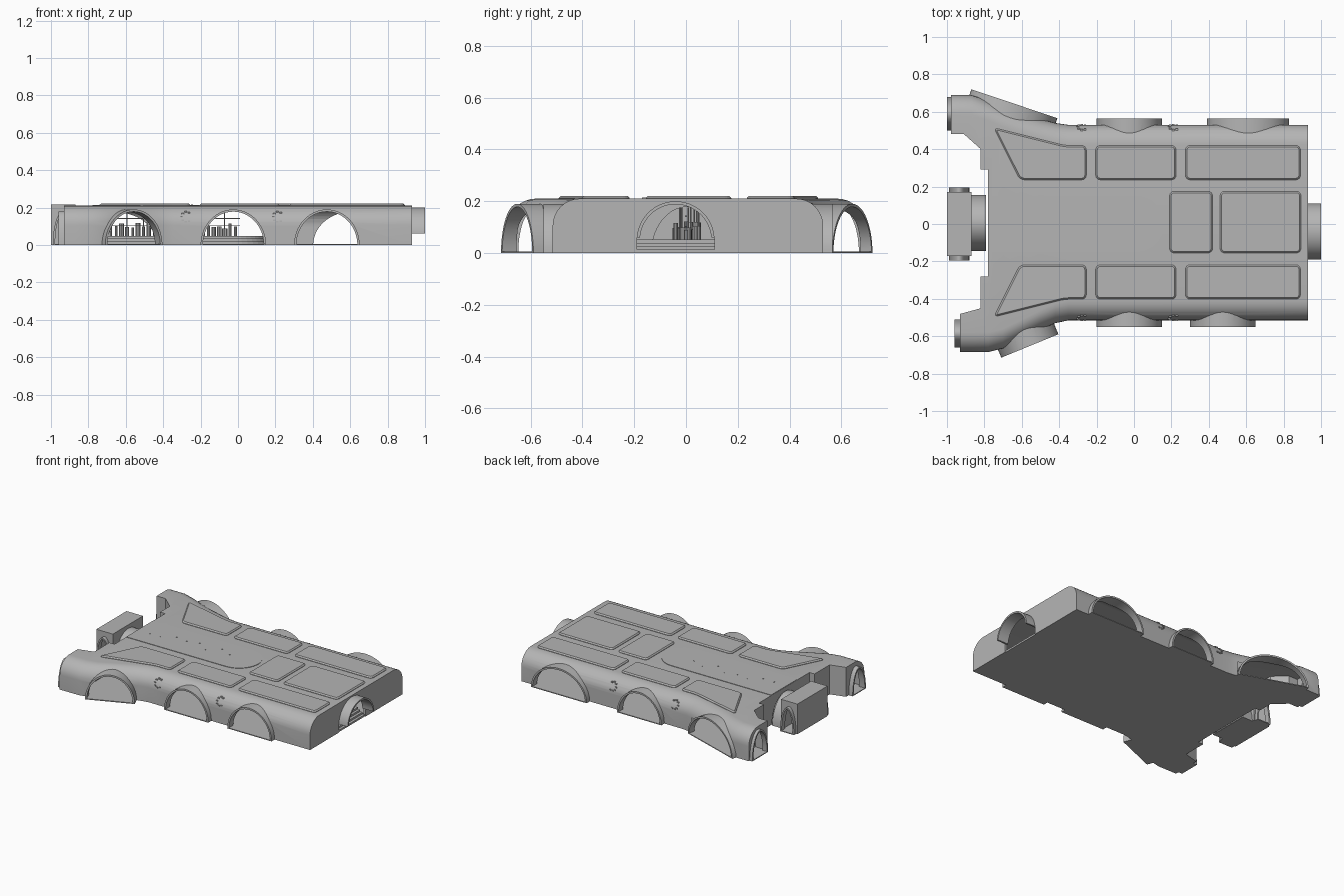
import bpy, bmesh, math, random
from mathutils import Matrix, Vector

old = bpy.data.objects.get("Cube")
if old:
    bpy.data.objects.remove(old, do_unlink=True)

grey = bpy.data.materials.new("plain grey")
grey.use_nodes = True
grey.diffuse_color = (0.46, 0.46, 0.46, 1)
grey.node_tree.nodes["Principled BSDF"].inputs["Base Color"].default_value = grey.diffuse_color

TOP, WALL, FLOOR = 0.21, 0.015, 0.006


def finish(name, bm):
    bmesh.ops.recalc_face_normals(bm, faces=bm.faces)
    mesh = bpy.data.meshes.new(name)
    bm.to_mesh(mesh)
    bm.free()
    ob = bpy.data.objects.new(name, mesh)
    bpy.context.collection.objects.link(ob)
    mesh.materials.append(grey)
    return ob


def loft(name, rings):
    """Skin closed rings of points and cap both ends."""
    bm = bmesh.new()
    rows = [[bm.verts.new(p) for p in ring] for ring in rings]
    n = len(rows[0])
    for a, b in zip(rows, rows[1:]):
        for i in range(n):
            j = (i + 1) % n
            bm.faces.new((a[i], a[j], b[j], b[i]))
    bm.faces.new(rows[0])
    bm.faces.new(rows[-1])
    return finish(name, bm)


def prism(name, outline, z0, z1):
    return loft(name, [[(x, y, z) for x, y in outline] for z in (z0, z1)])


def box(name, x0, x1, y0, y1, z0, z1):
    return prism(name, [(x0, y0), (x1, y0), (x1, y1), (x0, y1)], z0, z1)


def boolean(ob, other, operation):
    """Apply one boolean and discard the tool object."""
    mod = ob.modifiers.new("cut", 'BOOLEAN')
    mod.operation, mod.object, mod.solver = operation, other, 'EXACT'
    bpy.context.view_layer.objects.active = ob
    bpy.ops.object.modifier_apply(modifier=mod.name)
    bpy.data.objects.remove(other, do_unlink=True)


def arch(x, y, angle, width, height, base, back, front, inset):
    """Half-round bar whose axis points outward along angle."""
    turn = Matrix.Translation((x, y, 0)) @ Matrix.Rotation(math.radians(angle), 4, 'Z')
    r, h = width / 2 - inset, height - inset
    floor = base + (FLOOR if inset else 0)
    pts = [(r * math.cos(math.pi * i / 28), max(floor, base + h * math.sin(math.pi * i / 28)))
           for i in range(29)]
    return loft("arch", [[turn @ Vector((d, s, z)) for s, z in pts] for d in (-back, front)])


def add_arches(ob, portals):
    for p in portals:
        boolean(ob, arch(*p, 0.13 if abs(p[2]) < 170 else 0.09, 0, 0), 'UNION')


def open_arches(ob, portals):
    for p in portals:
        boolean(ob, arch(*p, 0.2, 0.05, 0.012), 'DIFFERENCE')


# Hull: x station, south edge, north edge
stations = [(-0.98, -0.685, 0.69), (-0.87, -0.685, 0.69), (-0.78, -0.685, 0.66),
            (-0.70, -0.665, 0.625), (-0.60, -0.615, 0.59), (-0.50, -0.565, 0.56),
            (-0.42, -0.53, 0.54), (-0.35, -0.515, 0.53), (0.93, -0.515, 0.53)]


def section(x, south, north, t, z0):
    r, top = 0.105 - t, TOP - t
    arc = [math.pi / 2 * i / 8 for i in range(9)]
    left = [(x, south + t + r - r * math.cos(a), top - r + r * math.sin(a)) for a in arc]
    right = [(x, north - t - r + r * math.cos(a), top - r + r * math.sin(a)) for a in reversed(arc)]
    return [(x, south + t, z0)] + left + right + [(x, north - t, z0)]


def notch(t):
    """Cut-back at the forked end, offset by t."""
    north = [(-0.98, 0.8), (-0.98, 0.48), (-0.91, 0.48), (-0.82, 0.40), (-0.82, 0.29), (-0.78, 0.29)]
    south = [(-0.78, -0.28), (-0.82, -0.28), (-0.82, -0.45), (-0.93, -0.48), (-0.93, -0.8)]
    pts = [(-1.2, 0.8)] + [(x + t, y + t) for x, y in north]
    pts += [(x + t, y - t) for x, y in south] + [(-1.2, -0.8)]
    return prism("notch", pts, -0.1, 0.4)


hull = loft("hull", [section(*s, 0, 0) for s in stations])
boolean(hull, notch(0.0005), 'DIFFERENCE')
cavity = loft("cavity", [section(x - (WALL if x > 0 else 0), s, n, WALL, FLOOR) for x, s, n in stations])
boolean(cavity, notch(WALL), 'DIFFERENCE')

# Portals: x, y, outward angle, width, height, base
portals = [(-0.025, -0.55, -90, 0.35, 0.19, 0), (0.475, -0.55, -90, 0.35, 0.19, 0),
           (-0.557, -0.652, -67.7, 0.33, 0.19, 0),
           (-0.025, 0.565, 90, 0.35, 0.19, 0), (0.61, 0.565, 90, 0.44, 0.19, 0),
           (-0.64, 0.643, 71.4, 0.485, 0.19, 0),
           (-1.0, 0.59, 180, 0.18, 0.19, 0), (-0.96, -0.585, 180, 0.15, 0.18, 0),
           (1.0, -0.04, 0, 0.30, 0.15, 0.05), (-0.88, 0.005, 180, 0.30, 0.19, 0)]
add_arches(hull, portals)
boolean(hull, cavity, 'DIFFERENCE')
open_arches(hull, portals)
boolean(hull, box("stair_cut", 0.85, 1.1, -0.19, 0.11, -0.05, 0.06), 'DIFFERENCE')

# Gatehouse at the forked end
gatehouse = box("gatehouse", -1.0, -0.87, -0.17, 0.17, 0, 0.215)
gates = [(-0.935, s * 0.195, s * 90, 0.11, 0.18, 0) for s in (-1, 1)]
add_arches(gatehouse, gates)
boolean(gatehouse, box("room", -0.988, -0.882, -0.158, 0.158, FLOOR, 0.2), 'DIFFERENCE')
open_arches(gatehouse, gates)

# Entrance stairs
for i in range(4):
    box("entrance_step", 0.85, 0.925 - 0.018 * i, -0.19, 0.11, 0.013 * i, 0.013 * (i + 1))


# Raised roof panels
def panel(outline):
    ob = prism("roof_panel", outline, TOP - 0.006, TOP + 0.011)
    bm = bmesh.new()
    bm.from_mesh(ob.data)
    upright = [e for e in bm.edges if abs(e.verts[0].co.z - e.verts[1].co.z) > 0.01]
    bmesh.ops.bevel(bm, geom=upright, offset=0.025, segments=4, profile=0.5, affect='EDGES')
    rim = [e for e in bm.edges if min(v.co.z for v in e.verts) > TOP + 0.01]
    bmesh.ops.bevel(bm, geom=rim, offset=0.008, segments=1, affect='EDGES')
    bm.to_mesh(ob.data)
    bm.free()


def rect(x0, x1, y0, y1):
    return [(x0, y0), (x1, y0), (x1, y1), (x0, y1)]


for side, shift in ((1, 0), (-1, 0.018)):
    inner, outer = side * 0.236 + shift, side * 0.42 + shift
    for x0, x1 in ((-0.205, 0.225), (0.275, 0.89)):
        panel(rect(x0, x1, *sorted((inner, outer))))
    panel([(-0.75, side * 0.515 + shift), (-0.61, inner), (-0.255, inner), (-0.255, outer), (-0.37, outer)])
for x0, x1 in ((0.19, 0.42), (0.46, 0.893)):
    panel(rect(x0, x1, -0.155, 0.175))


# Rounded central strip on the roof, and the stepped dais beneath it
def stadium(x0, x1, r):
    pts = [(x1 - r + r * math.cos(a), r * math.sin(a))
           for a in (math.pi * (i / 20 - 0.5) for i in range(21))]
    return [(x0, -r)] + pts + [(x0, r)]


prism("roof_strip", stadium(-0.778, 0.16, 0.15), TOP - 0.005, TOP + 0.003)
for i in range(3):
    prism("dais_step", stadium(-0.74 + 0.01 * i, 0.19 - 0.015 * i, 0.2 - 0.015 * i),
          0.004 + 0.015 * i, 0.019 + 0.015 * i)


def cylinder(name, x, y, z, r, h, sides=10):
    bm = bmesh.new()
    bmesh.ops.create_cone(bm, cap_ends=True, segments=sides, radius1=r, radius2=r, depth=h,
                          matrix=Matrix.Translation((x, y, z + h / 2)))
    return finish(name, bm)


# Machinery on the dais, with roof studs above it
random.seed(4)
for i in range(24):
    x, y = -0.68 + 0.029 * i, random.uniform(-0.045, 0.05)
    cylinder("machine", x, y, 0.045, random.uniform(0.006, 0.016), random.uniform(0.04, 0.08))
    if i % 3 == 0:
        cylinder("machine_rod", x, y, 0.045, 0.003, 0.13, 6)
        cylinder("roof_stud", x, y, TOP, 0.005, 0.006, 8)
for z in (0.1, 0.14):
    box("machine_rail", -0.69, 0.01, -0.004, 0.004, z, z + 0.005)

# Small broken rings of bolts on the shoulders
for x in (-0.275, 0.215):
    for side, edge in ((-1, -0.515), (1, 0.53)):
        for i in range(7):
            a = math.radians(60 + 40 * i)
            z = 0.15 + 0.027 * math.sin(a)
            reach = math.sqrt(0.105 ** 2 - (z - 0.105) ** 2)
            y = edge - side * (0.105 - reach)
            cx = x + 0.027 * math.cos(a)
            box("shoulder_bolt", cx - 0.006, cx + 0.006, y - 0.005, y + 0.005, z - 0.004, z + 0.004)

# Smooth curved surfaces, keeping hard edges crisp
bpy.ops.object.select_all(action='DESELECT')
for ob in (hull, gatehouse):
    ob.select_set(True)
bpy.context.view_layer.objects.active = hull
bpy.ops.object.shade_smooth_by_angle(angle=math.radians(25))
